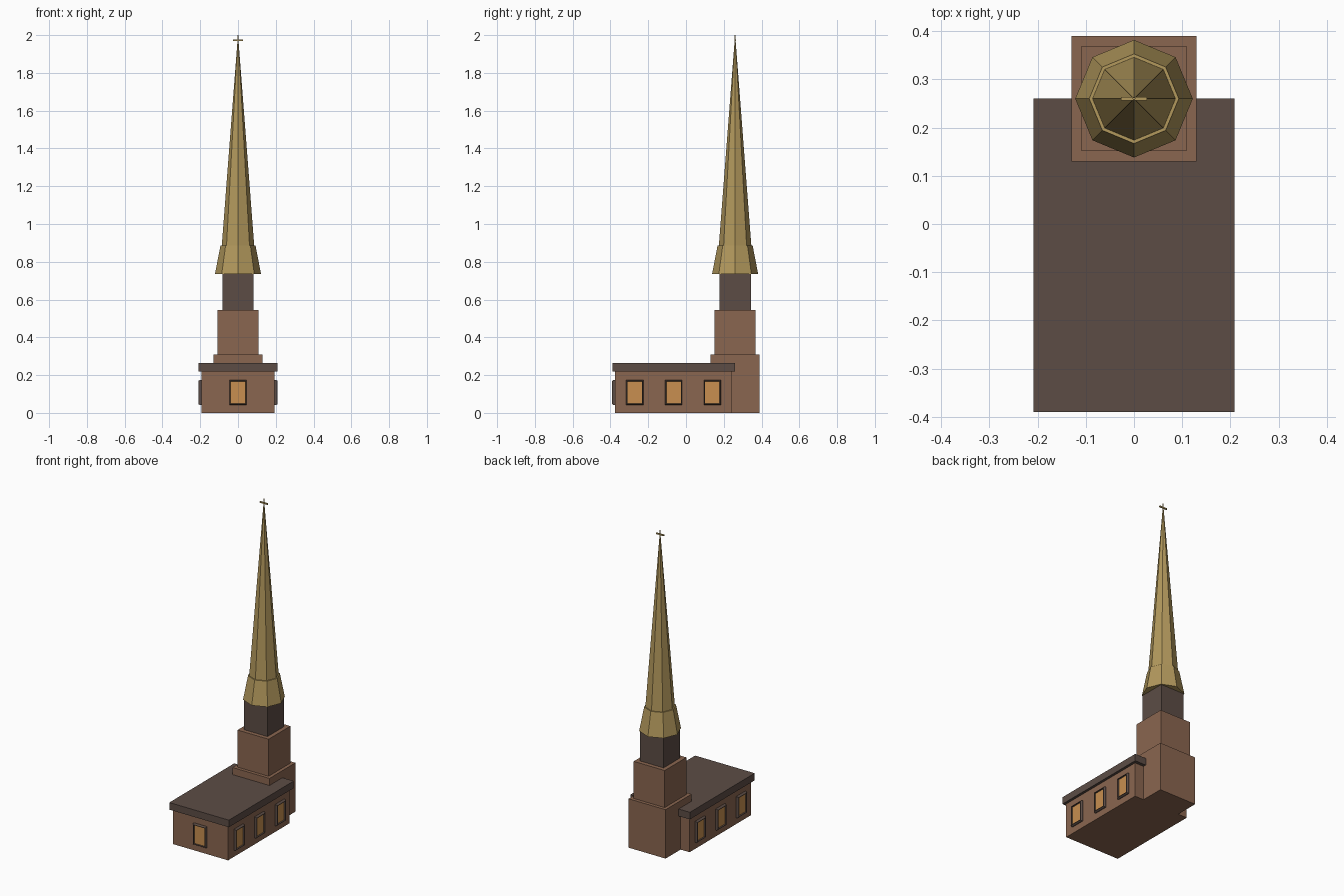
import bpy, bmesh, math
from mathutils import Matrix

if "Cube" in bpy.data.objects:
    bpy.data.objects.remove(bpy.data.objects["Cube"])


def material(name, rgb):
    m = bpy.data.materials.new(name)
    m.diffuse_color = (*rgb, 1)
    m.use_nodes = True
    m.node_tree.nodes["Principled BSDF"].inputs["Base Color"].default_value = m.diffuse_color
    return m


BRICK = material("brown brick", (0.254, 0.133, 0.08))
SLATE = material("dark slate", (0.107, 0.073, 0.06))
GOLD = material("old gold", (0.445, 0.314, 0.107))
GLASS = material("amber glass", (0.578, 0.275, 0.08))
TOWER_Y = 0.26


def finish(name, bm, mat):
    bmesh.ops.recalc_face_normals(bm, faces=bm.faces)
    me = bpy.data.meshes.new(name)
    bm.to_mesh(me)
    bm.free()
    me.materials.append(mat)
    ob = bpy.data.objects.new(name, me)
    bpy.context.collection.objects.link(ob)
    return ob


def box(name, x, y, z, mat, xform=Matrix()):
    """Box from (min, max) pairs."""
    bm = bmesh.new()
    bmesh.ops.create_cube(bm, size=1)
    for v in bm.verts:
        v.co = [(a + b) / 2 + c * (b - a) for (a, b), c in zip((x, y, z), v.co)]
    bm.transform(xform)
    return finish(name, bm, mat)


def cone(name, r1, r2, z1, z2, mat, sides=8):
    bm = bmesh.new()
    bmesh.ops.create_cone(bm, cap_ends=True, segments=sides, radius1=r1, radius2=r2, depth=z2 - z1)
    bm.transform(Matrix.Translation((0, TOWER_Y, (z1 + z2) / 2)))
    return finish(name, bm, mat)


def window(name, x, y, angle):
    """Chamfered frame ring and glass plate facing local -y on the wall."""
    place = Matrix.Translation((x, y, 0.108)) @ Matrix.Rotation(angle, 4, 'Z')
    bm = bmesh.new()
    # (half width, half height, depth) of successive square loops
    rings = [(0.046, 0.067, 0.002), (0.046, 0.067, -0.008), (0.041, 0.062, -0.0155),
             (0.039, 0.060, -0.0155), (0.038, 0.059, 0.002)]
    loops = [[bm.verts.new((sx * w, d, sz * h)) for sx, sz in ((-1, -1), (1, -1), (1, 1), (-1, 1))]
             for w, h, d in rings]
    for i, a in enumerate(loops):
        b = loops[(i + 1) % len(loops)]
        for k in range(4):
            bm.faces.new((a[k], a[(k + 1) % 4], b[(k + 1) % 4], b[k]))
    bm.transform(place)
    finish(name + "_frame", bm, SLATE)
    box(name + "_glass", (-0.039, 0.039), (-0.006, 0.002), (-0.06, 0.06), GLASS, place)


# Nave and flat roof
box("nave", (-0.193, 0.193), (-0.375, 0.24), (0, 0.222), BRICK)
box("nave_roof", (-0.209, 0.209), (-0.39, 0.26), (0.22, 0.265), SLATE)

# Stepped tower
for name, r, z1, z2, mat in (("tower_base", 0.13, 0, 0.31, BRICK),
                             ("tower_middle", 0.109, 0.31, 0.545, BRICK),
                             ("belfry", 0.083, 0.545, 0.735, SLATE)):
    box(name, (-r, r), (TOWER_Y - r, TOWER_Y + r), (z1, z2), mat)

# Spire with flared skirt, and finial
cone("spire_skirt", 0.122, 0.093, 0.735, 0.885, GOLD)
cone("spire", 0.086, 0.003, 0.885, 1.965, GOLD)
cone("finial_post", 0.003, 0.003, 1.95, 2.0, GOLD)
box("finial_bar", (-0.027, 0.027), (TOWER_Y - 0.004, TOWER_Y + 0.004), (1.969, 1.977), GOLD)

# Windows
window("front_window", 0, -0.375, 0)
for i, y in enumerate((-0.272, -0.066, 0.14)):
    window(f"right_window_{i + 1}", 0.193, y, math.pi / 2)
    window(f"left_window_{i + 1}", -0.193, y, -math.pi / 2)
